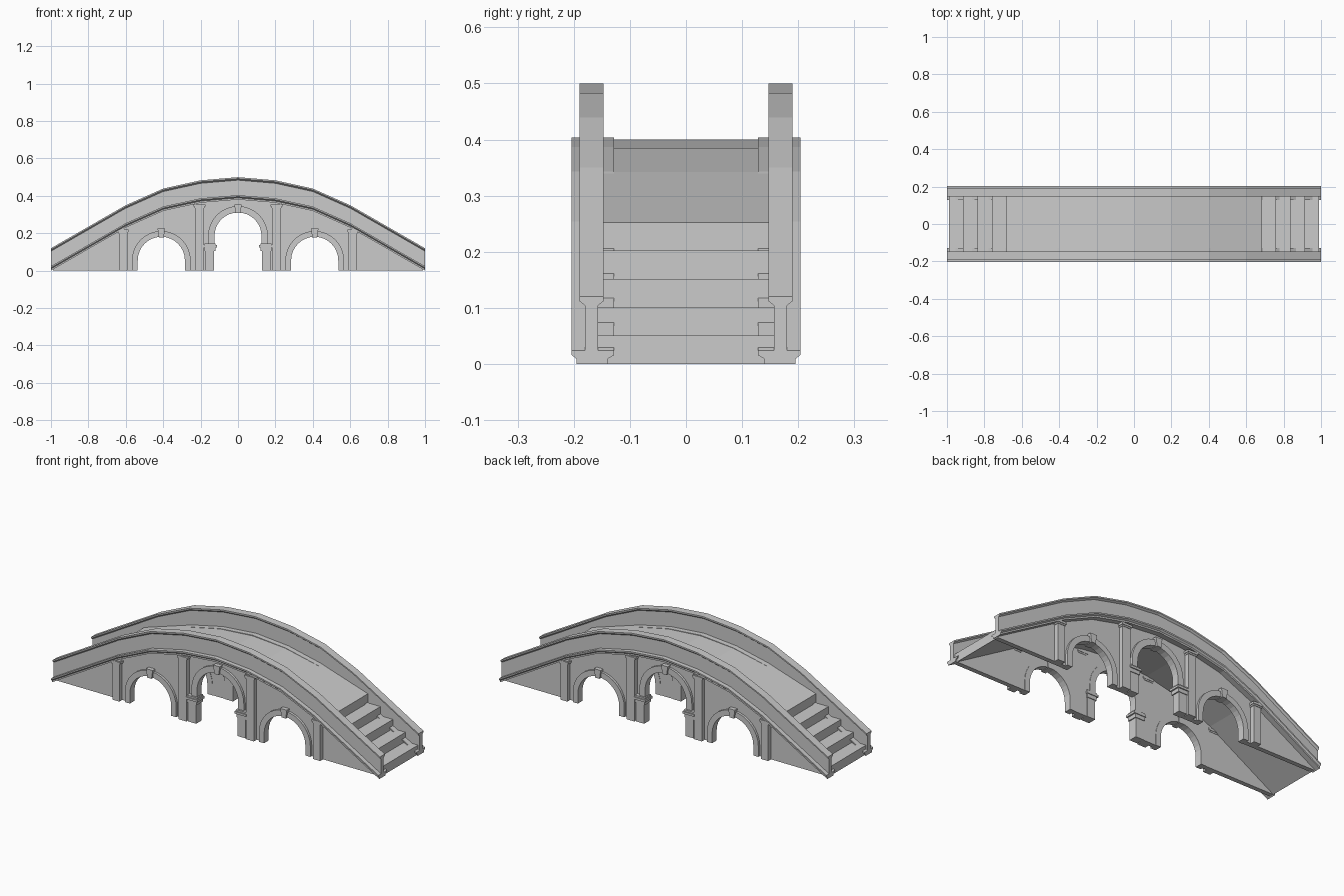
import bpy, bmesh
from math import pi, cos, sin

if "Cube" in bpy.data.objects:
    bpy.data.objects.remove(bpy.data.objects["Cube"])

# Half of the bridge's arc (x, z), mirrored into a full path
HALF = [(1.0, 0.0), (0.6, 0.23), (0.4, 0.319), (0.2, 0.363), (0.0, 0.38)]
PATH = [(-x, z) for x, z in HALF] + HALF[-2::-1]


def make(name, bm, axes):
    bmesh.ops.recalc_face_normals(bm, faces=bm.faces)
    me = bpy.data.meshes.new(name)
    bm.to_mesh(me)
    bm.free()
    ob = bpy.data.objects.new(name, me)
    bpy.context.collection.objects.link(ob)
    if axes:
        mod = ob.modifiers.new("Mirror", 'MIRROR')
        mod.use_axis = ['X' in axes, 'Y' in axes, False]
        mod.use_mirror_merge = False
    return ob


def prism(name, outline, y0, y1, axes='Y'):
    """Extrude an x-z outline between two y planes."""
    bm = bmesh.new()
    rings = [[bm.verts.new((x, y, z)) for x, z in outline] for y in (y0, y1)]
    n = len(outline)
    bm.faces.new(rings[0])
    bm.faces.new(rings[1])
    for i in range(n):
        j = (i + 1) % n
        bm.faces.new((rings[0][i], rings[0][j], rings[1][j], rings[1][i]))
    return make(name, bm, axes)


def sweep(name, section):
    """Run a y-z section along the arc, keeping it upright."""
    bm = bmesh.new()
    rings = [[bm.verts.new((x, y, z + dz)) for y, dz in section] for x, z in PATH]
    n = len(section)
    for a, b in zip(rings, rings[1:]):
        for i in range(n):
            j = (i + 1) % n
            bm.faces.new((a[i], a[j], b[j], b[i]))
    bm.faces.new(rings[0])
    bm.faces.new(rings[-1])
    return make(name, bm, 'Y')


def box(name, x0, x1, y0, y1, z0, z1, axes='XY'):
    return prism(name, [(x0, z0), (x1, z0), (x1, z1), (x0, z1)], y0, y1, axes)


def arch(cx, zs, r, z0=0.0, n=16):
    """Left-to-right outline of an arch with straight legs."""
    arc = [(cx - r * cos(pi * i / n), zs + r * sin(pi * i / n)) for i in range(n + 1)]
    return [(cx - r, z0)] + arc + [(cx + r, z0)]


# Parapet, its coping and the moulded string course below it
sweep("parapet_wall", [(0.157, 0.015), (0.18, 0.015), (0.18, 0.114), (0.157, 0.114)])
sweep("coping", [(0.157, 0.104), (0.18, 0.104), (0.19, 0.112), (0.19, 0.12),
                 (0.147, 0.12), (0.147, 0.112)])
sweep("string_course", [(0.14, 0), (0.195, 0), (0.195, 0.009), (0.204, 0.016), (0.204, 0.024),
                        (0.128, 0.024), (0.128, 0.016), (0.14, 0.009)])

# Side walls pierced by three arches
SIDE, MID = (0.41, 0.055), (0.0, 0.185)
bottom = arch(-SIDE[0], SIDE[1], 0.14) + arch(0, MID[1], 0.14) + arch(SIDE[0], SIDE[1], 0.14)
top = [(x * 0.99, z + 0.008) for x, z in PATH[::-1]]
prism("side_wall", [(-0.99, 0)] + bottom + [(0.99, 0)] + top, 0.14, 0.165)

# Arch rings with keystones
prism("side_arch_ring", arch(*SIDE, 0.126) + arch(*SIDE, 0.157)[::-1], 0.138, 0.178, 'XY')
prism("centre_arch_ring", arch(*MID, 0.126, 0.14) + arch(*MID, 0.16, 0.14)[::-1], 0.138, 0.178)
for name, (cx, zs), axes in (("side_keystone", SIDE, 'XY'), ("centre_keystone", MID, 'Y')):
    prism(name, [(cx - 0.013, zs + 0.122), (cx + 0.013, zs + 0.122),
                 (cx + 0.02, zs + 0.17), (cx - 0.02, zs + 0.17)], 0.135, 0.188, axes)

# Centre arch piers with stepped capitals
box("centre_pier", 0.127, 0.176, 0.138, 0.184, 0, 0.12)
box("pier_capital_lower", 0.121, 0.18, 0.134, 0.188, 0.105, 0.125)
box("pier_capital_upper", 0.113, 0.184, 0.13, 0.194, 0.125, 0.137)
box("pier_capital_top", 0.119, 0.18, 0.134, 0.188, 0.137, 0.146)

# Pilasters with caps
for tag, x0, x1, h in (("inner", 0.182, 0.23, 0.345), ("outer", 0.592, 0.635, 0.21)):
    box(tag + "_pilaster", x0, x1, 0.14, 0.19, 0, h + 0.012)
    box(tag + "_pilaster_cap", x0 - 0.007, x1 + 0.007, 0.136, 0.196, h - 0.002, h + 0.01)
    box(tag + "_pilaster_neck", x0 - 0.003, x1 + 0.003, 0.138, 0.193, h - 0.01, h - 0.002)

# Walkway slab with five steps at each end
half = []
for i in range(5):
    x = 0.99 - 0.0765 * i
    half += [(x, 0.0505 * i), (x, 0.0505 * (i + 1))]
half += [(0.4, 0.342), (0.2, 0.385)]
under = [(x * 0.99, z) for x, z in PATH[1:-1]]
prism("stepped_walkway", half + [(0, 0.4)] + [(-x, z) for x, z in half[::-1]] + under,
      -0.16, 0.16, '')
